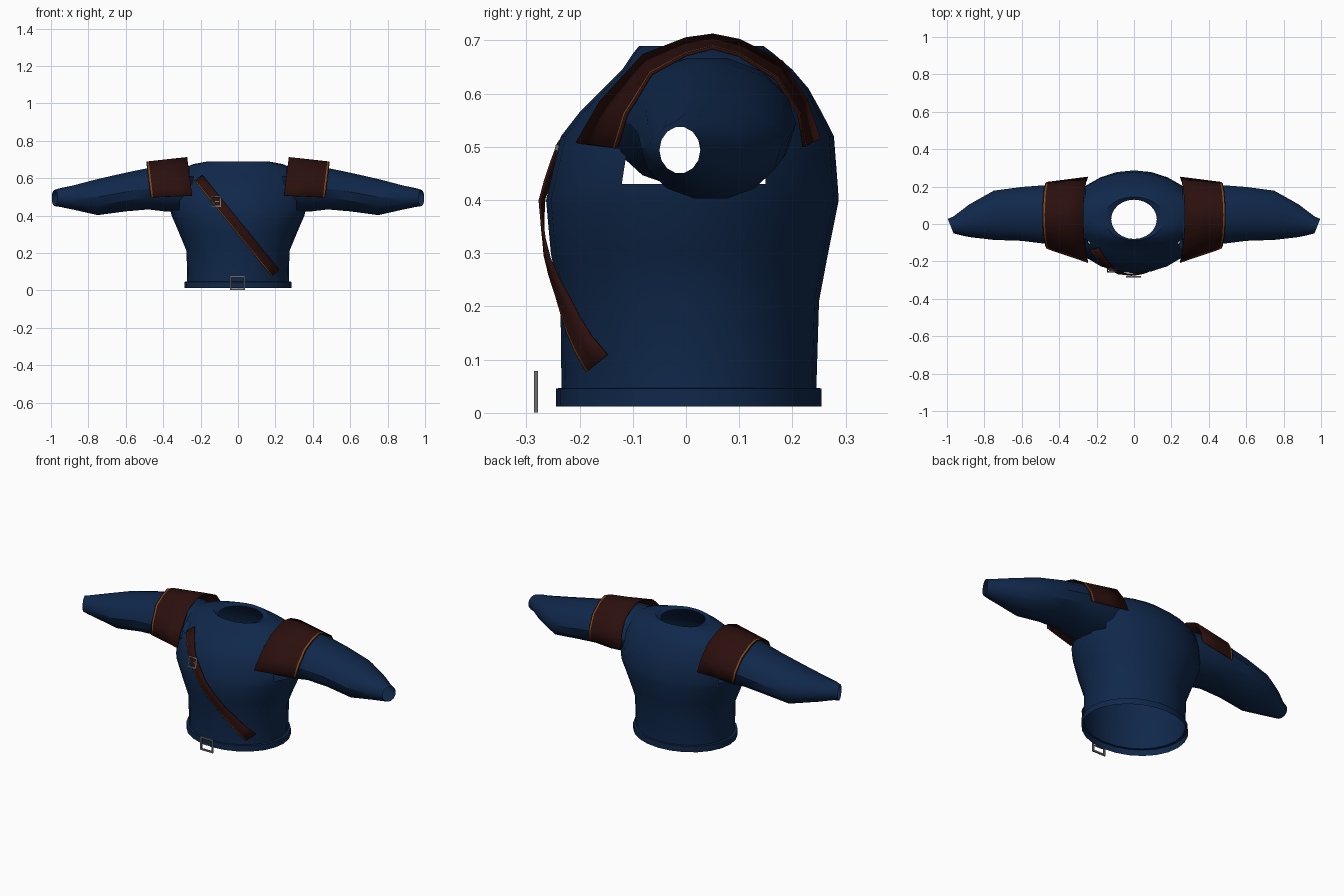
import bpy, bmesh, math
from mathutils import Vector

cube = bpy.data.objects.get("Cube")
if cube:
    bpy.data.objects.remove(cube, do_unlink=True)


def material(name, rgb):
    m = bpy.data.materials.new(name)
    m.use_nodes = True
    m.diffuse_color = (*rgb, 1)
    m.node_tree.nodes["Principled BSDF"].inputs["Base Color"].default_value = (*rgb, 1)
    return m


NAVY = material("navy cloth", (0.005, 0.021, 0.07))
BROWN = material("dark leather", (0.024, 0.005, 0.004))
ORANGE = material("orange stitching", (0.2, 0.07, 0.012))
GREY = material("grey metal", (0.16, 0.16, 0.16))


def loft(name, rows, mats, closed=False, cut=None, rule=None, smooth=True):
    """Skin a list of equally long point rows; cut drops faces, rule picks materials."""
    bm = bmesh.new()
    grid = [[bm.verts.new(p) for p in row] for row in rows]
    n = len(rows[0])
    for j in range(len(rows) - 1):
        for i in range(n if closed else n - 1):
            k = (i + 1) % n
            f = bm.faces.new((grid[j][i], grid[j][k], grid[j + 1][k], grid[j + 1][i]))
            f.material_index = rule(j) if rule else 0
    if cut:
        gone = [f for f in bm.faces if cut(f.calc_center_median())]
        bmesh.ops.delete(bm, geom=gone, context="FACES")
    bmesh.ops.recalc_face_normals(bm, faces=bm.faces)
    mesh = bpy.data.meshes.new(name)
    bm.to_mesh(mesh)
    bm.free()
    for m in mats:
        mesh.materials.append(m)
    ob = bpy.data.objects.new(name, mesh)
    bpy.context.collection.objects.link(ob)
    if smooth:
        bpy.ops.object.select_all(action="DESELECT")
        ob.select_set(True)
        bpy.context.view_layer.objects.active = ob
        bpy.ops.object.shade_smooth_by_angle(angle=math.radians(30))
    return ob


def oval(a0, a1, b0, b1, n):
    """Points of an ellipse filling the range a0..a1 by b0..b1."""
    turns = [math.tau * i / n for i in range(n)]
    return [((a0 + a1) / 2 + (a1 - a0) / 2 * math.cos(t),
             (b0 + b1) / 2 + (b1 - b0) / 2 * math.sin(t)) for t in turns]


def solidify(ob, thickness):
    mod = ob.modifiers.new("thickness", "SOLIDIFY")
    mod.thickness, mod.offset = thickness, 0


def mirror(ob):
    ob.modifiers.new("mirror", "MIRROR").use_axis[0] = True


# Torso: z, half width, front y, back y; hem band at the bottom, neck opening at the top
HEM = [(0.012, 0.287, -0.244, 0.255), (0.046, 0.287, -0.244, 0.255)]
BODY = [(0.047, 0.272, -0.234, 0.245), (0.21, 0.275, -0.236, 0.25),
        (0.3, 0.312, -0.254, 0.267), (0.4, 0.355, -0.263, 0.287),
        (0.43, 0.362, -0.256, 0.285), (0.52, 0.36, -0.235, 0.278),
        (0.565, 0.35, -0.2, 0.255), (0.61, 0.335, -0.155, 0.23),
        (0.645, 0.31, -0.12, 0.2), (0.675, 0.24, -0.1, 0.165),
        (0.69, 0.16, -0.088, 0.145), (0.678, 0.122, -0.08, 0.13)]
loft("torso", [[(x, y, z) for x, y in oval(-w, w, f, b, 24)] for z, w, f, b in HEM + BODY],
     [NAVY], closed=True,
     cut=lambda c: abs(c.x) > 0.25 and 0.42 < c.z < 0.6 and -0.1 < c.y < 0.15)

# Sleeves: x, front y, back y, bottom z, top z; open at the wrist
ARM = [(0.26, -0.145, 0.19, 0.42, 0.665), (0.38, -0.125, 0.205, 0.418, 0.67),
       (0.48, -0.105, 0.207, 0.43, 0.657), (0.6, -0.09, 0.198, 0.42, 0.632),
       (0.75, -0.085, 0.178, 0.4, 0.598), (0.88, -0.07, 0.105, 0.43, 0.563),
       (0.95, -0.06, 0.04, 0.445, 0.548), (0.985, -0.05, 0.027, 0.45, 0.538)]
rows = []
for x, f, b, lo, hi in ARM:
    slant = 0.4 if x > 0.9 else 0
    rows.append([(x + slant * y, y, z) for y, z in oval(f, b, lo, hi, 14)])
mirror(loft("sleeves", rows, [NAVY], closed=True))

# Shoulder pads: an arch on the body side blended to a smaller arch on the sleeve side
INNER = [(-0.205, 0.507), (-0.16, 0.585), (-0.08, 0.672), (0, 0.703), (0.05, 0.71),
         (0.1, 0.7), (0.18, 0.66), (0.225, 0.59), (0.25, 0.515)]
OUTER = [(-0.13, 0.497), (-0.112, 0.56), (-0.065, 0.637), (0, 0.673), (0.05, 0.686),
         (0.1, 0.672), (0.17, 0.627), (0.212, 0.56), (0.222, 0.5)]
rows = []
for t in (0, 0.5, 0.94, 0.975, 1):
    row = []
    for (y0, z0), (y1, z1) in zip(INNER, OUTER):
        z = z0 + (z1 - z0) * t
        x = 0.245 + 0.222 * t + 0.025 * (z - 0.5) / 0.2
        row.append((x, y0 + (y1 - y0) * t, z))
    rows.append(row)
pads = loft("shoulder_pads", rows, [BROWN, ORANGE], rule=lambda j: int(j == 2))
solidify(pads, 0.006)
mirror(pads)


def chest_y(x, z):
    """Front surface of the torso at x, z."""
    for (z0, w0, f0, b0), (z1, w1, f1, b1) in zip(BODY, BODY[1:]):
        if z0 <= z <= z1:
            t = (z - z0) / (z1 - z0)
            w, f, b = (p + (q - p) * t for p, q in ((w0, w1), (f0, f1), (b0, b1)))
            return (f + b) / 2 - (b - f) / 2 * math.sqrt(max(0, 1 - (x / w) ** 2))
    return 0


# Chest strap running diagonally over the front, stitched along its lower edge
top, end = Vector((-0.21, 0.6)), Vector((0.2, 0.093))
along = (end - top).normalized()
across = Vector((-along.y, along.x))
rows = []
for s in (-0.026, -0.021, 0, 0.026):
    row = []
    for i in range(15):
        p = top.lerp(end, i / 14) + across * s
        row.append((p.x, chest_y(p.x, p.y) - 0.012, p.y))
    rows.append(row)
strap = loft("chest_strap", rows, [ORANGE, BROWN], rule=lambda j: min(j, 1))
solidify(strap, 0.005)


def buckle(name, centre, w, h, bar, depth, tilt=0):
    """Rectangular frame with a short prong, facing the front."""
    bm = bmesh.new()
    parts = [(s * (w - bar) / 2, 0, bar, h) for s in (-1, 1)]
    parts += [(0, s * (h - bar) / 2, w, bar) for s in (-1, 1)]
    parts.append((0, 0, w * 0.6, bar * 0.6))
    for x, z, sx, sz in parts:
        box = bmesh.ops.create_cube(bm, size=1)["verts"]
        bmesh.ops.scale(bm, vec=(sx, depth, sz), verts=box)
        bmesh.ops.translate(bm, vec=(x, 0, z), verts=box)
    mesh = bpy.data.meshes.new(name)
    bm.to_mesh(mesh)
    bm.free()
    mesh.materials.append(GREY)
    ob = bpy.data.objects.new(name, mesh)
    ob.location = centre
    ob.rotation_euler.x = tilt
    bpy.context.collection.objects.link(ob)


buckle("belt_buckle", (-0.003, -0.282, 0.04), 0.082, 0.078, 0.009, 0.008)
buckle("strap_buckle", (-0.118, chest_y(-0.118, 0.475) - 0.018, 0.475),
       0.055, 0.06, 0.007, 0.006, -0.25)
